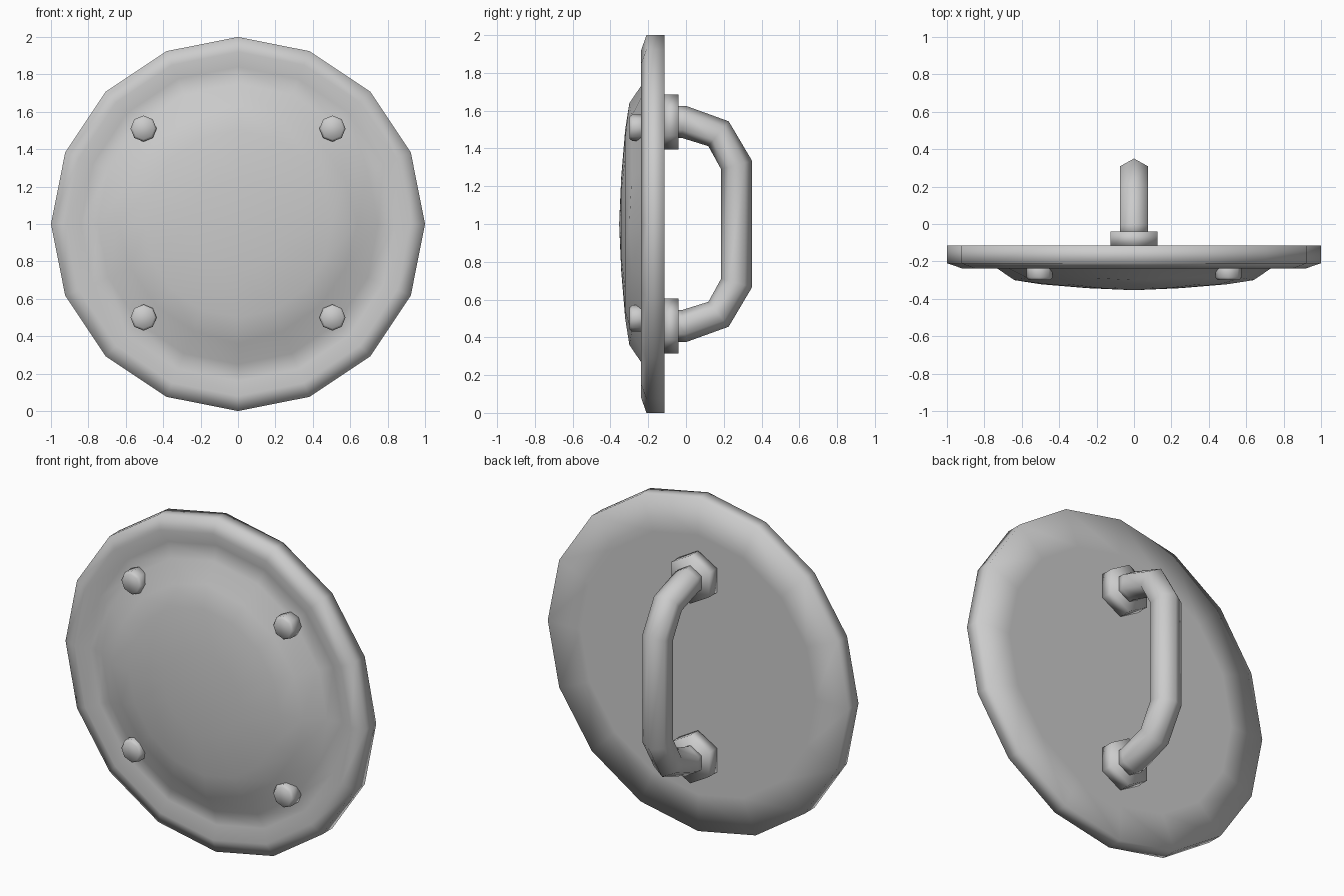
import bpy, bmesh
from math import cos, sin, pi
from mathutils import Vector

cube = bpy.data.objects.get("Cube")
if cube:
    bpy.data.objects.remove(cube)

steel = bpy.data.materials.new("grey_steel")
steel.use_nodes = True
GREY = (0.6, 0.6, 0.6, 1)
steel.diffuse_color = GREY
steel.node_tree.nodes["Principled BSDF"].inputs["Base Color"].default_value = GREY


def loft(name, rings, closed_ends=True):
    """Skin a list of vertex rings (single-point rings become poles)."""
    bm = bmesh.new()
    loops = [[bm.verts.new(p) for p in ring] for ring in rings]
    for a, b in zip(loops, loops[1:]):
        n = max(len(a), len(b))
        for i in range(n):
            j = (i + 1) % n
            if len(b) == 1:
                bm.faces.new((a[i], a[j], b[0]))
            else:
                bm.faces.new((a[i], a[j], b[j], b[i]))
    if closed_ends:
        for loop in (loops[0], loops[-1]):
            if len(loop) > 2:
                bm.faces.new(loop)
    bmesh.ops.recalc_face_normals(bm, faces=bm.faces)
    mesh = bpy.data.meshes.new(name)
    bm.to_mesh(mesh)
    bm.free()
    mesh.materials.append(steel)
    mesh.shade_smooth()
    obj = bpy.data.objects.new(name, mesh)
    bpy.context.collection.objects.link(obj)
    return obj


def circle(r, y, n, x=0, z=1):
    """Ring of n points around the y axis, first point straight up."""
    return [(x + r * sin(2 * pi * i / n), y, z + r * cos(2 * pi * i / n)) for i in range(n)]


# Shield: flat back, rolled rim, shallow groove, domed centre
SIDES = 16
rings = [circle(r, y, SIDES) for r, y in
         ((0.78, -0.115), (1, -0.115), (1, -0.21), (0.92, -0.237), (0.84, -0.205), (0.75, -0.225))]
# Dome shoulder bulges into four points on the axes
shoulder = []
for i in range(SIDES):
    r, y = (0.64, -0.3) if i % 4 == 0 else (0.62, -0.288)
    a = 2 * pi * i / SIDES
    shoulder.append((r * sin(a), y, 1 + r * cos(a)))
rings += [shoulder, circle(0.5, -0.322, SIDES), circle(0.25, -0.343, SIDES), [(0, -0.354, 1)]]
loft("shield", rings)

# Four studs on the face
for x in (-0.505, 0.505):
    for z in (0.5, 1.51):
        side = ("left" if x > 0 else "right") + ("_upper" if z > 1 else "_lower")
        loft("stud_" + side, [circle(0.07, -0.2, 8, x, z), circle(0.07, -0.285, 8, x, z),
                              circle(0.058, -0.3, 8, x, z)])

# Hexagonal mounts on the back
for name, z in (("upper", 1.54), ("lower", 0.46)):
    loft("handle_mount_" + name, [circle(0.145, y, 6, 0, z) for y in (-0.118, -0.04)])

# Hexagonal bar handle, mirrored about the middle
half = [(-0.06, 1.54), (-0.01, 1.54), (0.172, 1.478), (0.268, 1.312)]
path = [Vector((0, y, z)) for y, z in half]
path += [Vector((0, p.y, 2 - p.z)) for p in reversed(path)]
bar = []
for i, p in enumerate(path):
    back = (p - path[i - 1]).normalized() if i else Vector()
    ahead = (path[i + 1] - p).normalized() if i + 1 < len(path) else Vector()
    along = (back + ahead).normalized()
    out = Vector((1, 0, 0)).cross(along)
    bar.append([p + 0.085 * (cos(k * pi / 3) * out + sin(k * pi / 3) * Vector((1, 0, 0)))
                for k in range(6)])
loft("handle", bar)
